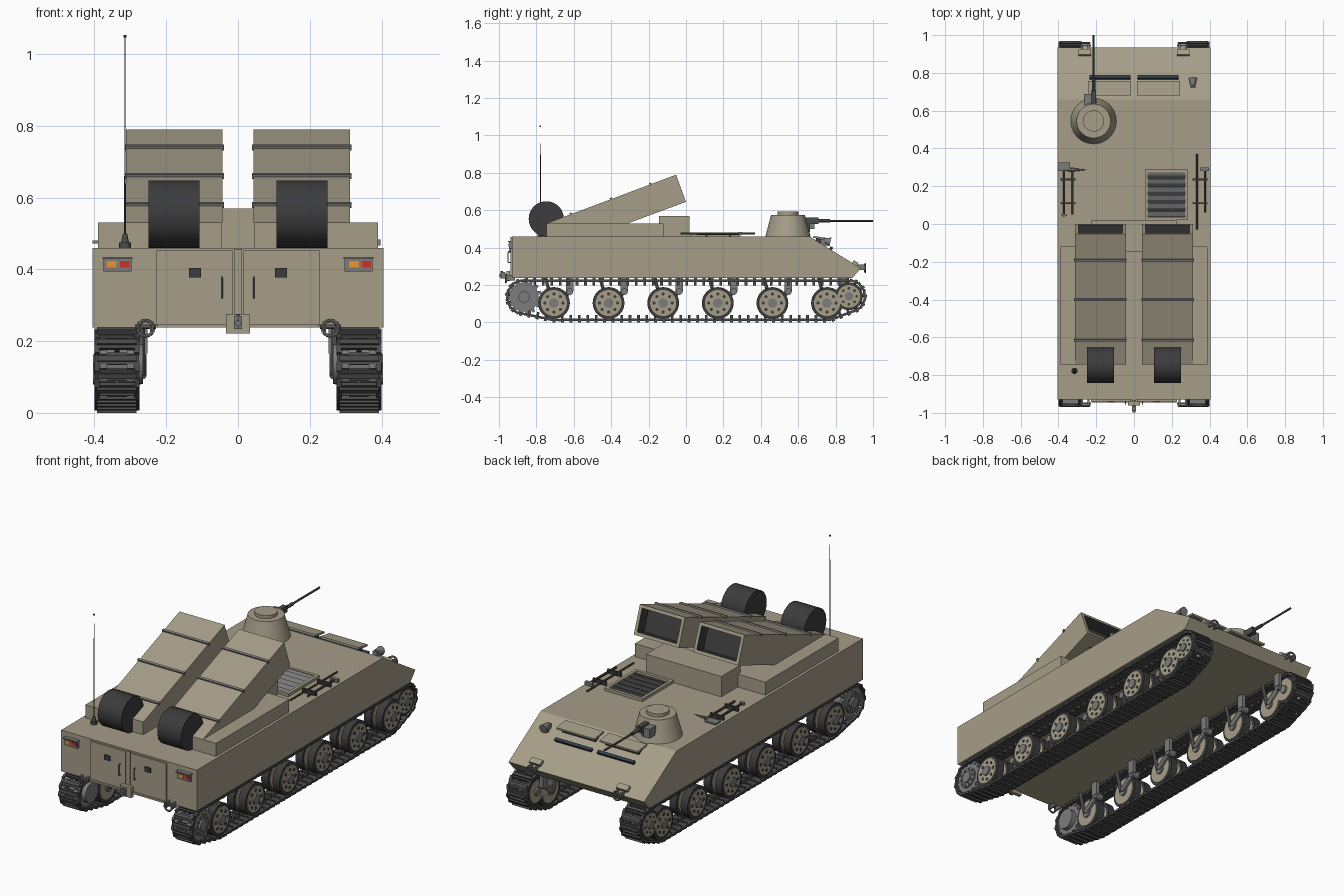
import bpy, bmesh, math
from mathutils import Matrix, Vector
from mathutils.geometry import convex_hull_2d

if "Cube" in bpy.data.objects:
    bpy.data.objects.remove(bpy.data.objects["Cube"])

def mat(name, c):
    m = bpy.data.materials.new(name)
    m.diffuse_color = (*c, 1)
    m.use_nodes = True
    m.node_tree.nodes["Principled BSDF"].inputs["Base Color"].default_value = m.diffuse_color
    return m

TAN = mat("tan_paint", (0.38, 0.34, 0.25))
DARK = mat("dark_rubber", (0.045, 0.045, 0.047))
TRACK = mat("track_steel", (0.07, 0.07, 0.072))
STEEL = mat("steel", (0.2, 0.2, 0.2))
GLASS = mat("dark_glass", (0.03, 0.05, 0.07))
RED = mat("red_lens", (0.6, 0.03, 0.02))
ORANGE = mat("orange_lens", (0.8, 0.3, 0.03))
WOOD = mat("tool_handle", (0.1, 0.08, 0.06))

def box(bm, c, s, rx=0.0):
    m = Matrix.Translation(c) @ Matrix.Rotation(rx, 4, 'X') @ Matrix.Diagonal((*s, 1))
    bmesh.ops.create_cube(bm, size=1, matrix=m)

def cyl(bm, a, b, r, r2=None, n=24):
    a, b = Vector(a), Vector(b)
    d = b - a
    m = Matrix.Translation((a + b) / 2) @ d.to_track_quat('Z', 'Y').to_matrix().to_4x4()
    bmesh.ops.create_cone(bm, cap_ends=True, segments=n, radius1=r,
                          radius2=r if r2 is None else r2, depth=d.length, matrix=m)

def tube(bm, pts, r, closed=False):
    for a, b in zip(pts, pts[1:] + (pts[:1] if closed else [])):
        cyl(bm, a, b, r, n=8)

def prism(bm, pts, x0, x1):
    f = bm.faces.new([bm.verts.new((x0, y, z)) for y, z in pts])
    g = bmesh.ops.extrude_face_region(bm, geom=[f])['geom']
    bmesh.ops.translate(bm, verts=[v for v in g if isinstance(v, bmesh.types.BMVert)], vec=(x1 - x0, 0, 0))
    bmesh.ops.recalc_face_normals(bm, faces=bm.faces)

def make(name, material, build, mirror=False, second=None):
    bm = bmesh.new()
    build(bm)
    me = bpy.data.meshes.new(name)
    bm.to_mesh(me)
    bm.free()
    me.materials.append(material)
    if second:
        me.materials.append(second)
    ob = bpy.data.objects.new(name, me)
    bpy.context.collection.objects.link(ob)
    if mirror:
        ob.modifiers.new("mirror", 'MIRROR')
    return ob

def boxes(name, material, items, mirror=False):
    make(name, material, lambda bm: [box(bm, *i) for i in items], mirror)

def cyls(name, material, items, mirror=False):
    make(name, material, lambda bm: [cyl(bm, *i) for i in items], mirror)

# hull and raised deck boxes
make("hull", TAN, lambda bm: prism(bm, [(-0.93, 0.238), (0.89, 0.238), (0.935, 0.29), (0.66, 0.46), (-0.93, 0.46)], -0.405, 0.405))
boxes("launcher_base", TAN, [((0.2175, -0.4325, 0.495), (0.345, 0.625, 0.07))], True)
boxes("front_deck_box", TAN, [((0, -0.0625, 0.515), (0.45, 0.165, 0.11))])

# launchers with open mouths and straps
def launcher(bm):
    prism(bm, [(-0.745, 0.53), (-0.31, 0.53), (0, 0.645), (-0.053, 0.79)], 0.043, 0.312)
    f = max(bm.faces, key=lambda f: f.normal.y)
    bmesh.ops.inset_region(bm, faces=[f], thickness=0.024)
    r = bmesh.ops.inset_region(bm, faces=[f], thickness=0.001, depth=-0.06)
    for q in r['faces'] + [f]:
        q.material_index = 1
make("launcher", TAN, launcher, True, DARK)
SL = math.atan2(0.26, 0.692)
boxes("launcher_straps", STEEL, [((0.1775, y, 0.53 + (y + 0.745) * 0.3757 + 0.001), (0.278, 0.012, 0.014), SL)
                                 for y in (-0.19, -0.40, -0.615)], True)
cyls("launcher_drum", DARK, [((0.107, -0.747, 0.554), (0.249, -0.747, 0.554), 0.094, None, 40)], True)

# track built from links along the hull of the wheel circles
WY = [-0.706 + 0.292 * i for i in range(6)]
WZ = 0.104
def track(bm):
    pts = []
    for cy, cz, r in ((-0.866, 0.136, 0.088), (0.871, 0.14, 0.083), (WY[0], WZ, 0.09), (WY[5], WZ, 0.09)):
        pts += [Vector((cy + r * math.cos(k * math.pi / 32), cz + r * math.sin(k * math.pi / 32))) for k in range(64)]
    loop = [pts[i] for i in convex_hull_2d(pts)]
    segs = list(zip(loop, loop[1:] + loop[:1]))
    total = sum((b - a).length for a, b in segs)
    if sum(a.x * b.y - b.x * a.y for a, b in segs) < 0:
        segs = [(b, a) for a, b in reversed(segs)]
    n = round(total / 0.045)
    def at(d):
        d %= total
        for a, b in segs:
            l = (b - a).length
            if d <= l:
                return a + (b - a) * (d / l)
            d -= l
        return segs[0][0]
    for k in range(n):
        d = k * total / n
        p, t = at(d), at(d + 0.012) - at(d - 0.012)
        ang = math.atan2(t.y, t.x)
        t.normalize()
        nrm = Vector((t.y, -t.x))
        def put(x, along, out, s):
            q = p + t * along + nrm * out
            box(bm, (x, q.x, q.y), s, ang)
        put(0.3375, 0, 0, (0.122, 0.034, 0.011))
        put(0.3375, 0, 0.009, (0.11, 0.016, 0.01))
        put(0.3375, 0, -0.014, (0.014, 0.014, 0.022))
        for x in (0.282, 0.393):
            put(x, 0.0225, 0, (0.014, 0.026, 0.013))
make("track", TRACK, track, True)

# road wheels, idler, suspension
wheels = [(y, WZ, 0.085) for y in WY] + [(0.871, 0.14, 0.074)]
cyls("wheel_tyres", DARK, [((a, y, z), (b, y, z), r, None, 32) for y, z, r in wheels for a, b in ((0.283, 0.324), (0.351, 0.392))], True)
cyls("wheel_discs", TAN, [((a, y, z), (b, y, z), r * 0.82, None, 32) for y, z, r in wheels for a, b in ((0.279, 0.326), (0.349, 0.396))], True)
cyls("wheel_hubs", STEEL, [((0.27, y, z), (0.404, y, z), r * 0.3, None, 16) for y, z, r in wheels], True)
cyls("wheel_bolts", DARK, [((0.39, y + r * 0.57 * math.cos(k * math.pi / 4), z + r * 0.57 * math.sin(k * math.pi / 4)),
                            (0.398, y + r * 0.57 * math.cos(k * math.pi / 4), z + r * 0.57 * math.sin(k * math.pi / 4)), r * 0.1, None, 10)
                           for y, z, r in wheels for k in range(8)], True)
def suspension(bm):
    for y in WY:
        cyl(bm, (0.268, y, WZ), (0.268, y + 0.085, 0.165), 0.013, n=12)
        cyl(bm, (0.255, y + 0.085, 0.165), (0.3, y + 0.085, 0.165), 0.018, n=16)
        box(bm, (0.262, y + 0.085, 0.205), (0.02, 0.04, 0.08))
        cyl(bm, (0.268, y - 0.01, WZ), (0.268, y - 0.045, 0.24), 0.009, n=10)
make("suspension_arms", STEEL, suspension, True)

# rear drive sprocket
def sprocket(bm):
    n = 15
    for x0, x1 in ((0.29, 0.31), (0.365, 0.385)):
        pts = []
        for k in range(n):
            for da, r in ((0, 0.078), (0.4, 0.078), (0.5, 0.096), (0.8, 0.096)):
                a = (k + da) * 2 * math.pi / n
                pts.append((-0.866 + r * math.cos(a), 0.136 + r * math.sin(a)))
        prism(bm, pts, x0, x1)
    for x, r in ((0.392, 0.055), (0.402, 0.03)):
        cyl(bm, (0.265, -0.866, 0.136), (x, -0.866, 0.136), r)
    for k in range(10):
        a = k * math.pi / 5
        y, z = -0.866 + 0.045 * math.cos(a), 0.136 + 0.045 * math.sin(a)
        cyl(bm, (0.39, y, z), (0.397, y, z), 0.006, n=8)
make("drive_sprocket", STEEL, sprocket, True)

# rear doors and fittings
boxes("rear_door", TAN, [((0.121, -0.932, 0.347), (0.212, 0.014, 0.21))], True)
boxes("door_post", TAN, [((0, -0.932, 0.35), (0.022, 0.012, 0.215)), ((0, -0.935, 0.243), (0.45, 0.02, 0.01))])
boxes("door_ports", DARK, [((0.12, -0.941, 0.391), (0.034, 0.008, 0.026))], True)
make("door_handles", STEEL, lambda bm: tube(bm, [(0.045, -0.935, 0.32), (0.045, -0.952, 0.32), (0.045, -0.952, 0.378), (0.045, -0.935, 0.378)], 0.003), True)
boxes("tail_light_housings", STEEL, [((0.336, -0.94, 0.432), (0.084, 0.026, 0.006)), ((0.336, -0.937, 0.413), (0.078, 0.018, 0.038))], True)
boxes("orange_tail_lights", ORANGE, [((x, -0.947, 0.414), (0.028, 0.006, 0.018)) for x in (-0.352, 0.323)])
boxes("red_tail_lights", RED, [((x, -0.947, 0.414), (0.026, 0.006, 0.018)) for x in (-0.316, 0.358)])
boxes("hitch_plate", TAN, [((0, -0.95, 0.248), (0.066, 0.02, 0.054))])
make("hitch_pintle", STEEL, lambda bm: (cyl(bm, (0, -0.96, 0.25), (0, -0.998, 0.25), 0.008, None, 12),
                                        box(bm, (0, -0.978, 0.252), (0.022, 0.022, 0.036)),
                                        cyl(bm, (0, -0.985, 0.235), (0, -0.985, 0.275), 0.006, None, 10)))

# towing shackles at both ends, front lamps
def shackles(bm):
    for y, s, z in ((-0.93, -1, 0.24), (0.925, 1, 0.295)):
        for x in (0.24, 0.275):
            box(bm, (x, y + s * 0.008, z), (0.01, 0.045, 0.03))
        tube(bm, [(0.2575 + 0.022 * math.cos(k * math.pi / 6), y + s * 0.033, z - 0.004 + 0.022 * math.sin(k * math.pi / 6))
                  for k in range(12)], 0.005, True)
        cyl(bm, (0.228, y + s * 0.02, z), (0.287, y + s * 0.02, z), 0.006, None, 10)
make("tow_shackles", STEEL, shackles, True)
boxes("front_lamp_brackets", TAN, [((0.26, 0.905, 0.317), (0.066, 0.03, 0.02), -0.56)], True)

# crew hatches and vision strips on the sloped front
boxes("front_hatches", TAN, [((0.129, 0.719, 0.452), (0.228, 0.078, 0.01), -0.15)], True)
boxes("hatch_glass", GLASS, [((0.129, 0.712, 0.435), (0.2, 0.04, 0.03), -0.35)], True)
boxes("vision_strips", GLASS, [((0.127, 0.775, 0.394), (0.218, 0.016, 0.022), -0.56)], True)
make("horn", STEEL, lambda bm: (box(bm, (0.312, 0.735, 0.425), (0.025, 0.03, 0.04)),
                                cyl(bm, (0.312, 0.73, 0.44), (0.312, 0.772, 0.43), 0.012, 0.024, 16)))

# cupola with machine gun
CX, CY = -0.214, 0.545
cyls("cupola", TAN, [((CX, CY, 0.455), (CX, CY, 0.575), 0.122, 0.09, 40), ((CX, CY, 0.57), (CX, CY, 0.592), 0.056, None, 32)])
def gun(bm):
    cyl(bm, (CX, 0.69, 0.543), (CX, 1.0, 0.543), 0.0055, None, 12)
    cyl(bm, (CX, 0.69, 0.543), (CX, 0.77, 0.543), 0.009, None, 12)
    box(bm, (CX, 0.665, 0.543), (0.026, 0.085, 0.034))
    box(bm, (CX, 0.642, 0.515), (0.03, 0.04, 0.06))
make("machine_gun", TRACK, gun)
boxes("ammunition_box", STEEL, [((-0.246, 0.66, 0.525), (0.036, 0.055, 0.05))])

# engine grille
boxes("grille_frame", TAN, [((0.172, y, 0.467), (0.226, 0.016, 0.016)) for y in (0.03, 0.28)] +
      [((x, 0.155, 0.467), (0.016, 0.264, 0.016)) for x in (0.067, 0.277)])
boxes("grille_slats", STEEL, [((0.172, 0.055 + 0.043 * k, 0.468), (0.2, 0.028, 0.004), 0.35) for k in range(6)])
boxes("grille_well", DARK, [((0.172, 0.155, 0.46), (0.2, 0.24, 0.004))])

# tools strapped to the deck
cyls("tool_handles", WOOD, [((0.333, -0.03, 0.475), (0.333, 0.37, 0.475), 0.005, None, 10), ((0.375, 0.06, 0.475), (0.375, 0.29, 0.475), 0.006, None, 10),
                            ((-0.37, 0.04, 0.475), (-0.37, 0.29, 0.475), 0.006, None, 10), ((-0.325, 0.05, 0.475), (-0.325, 0.3, 0.475), 0.006, None, 10)])
boxes("tool_heads", STEEL, [((-0.372, 0.303, 0.476), (0.066, 0.045, 0.008)), ((0.375, 0.29, 0.475), (0.045, 0.02, 0.016)), ((-0.37, 0.048, 0.475), (0.026, 0.012, 0.012))])
cyls("pick_head", STEEL, [((-0.33, 0.287, 0.475), (-0.25, 0.287, 0.475), 0.01, 0.001, 8), ((-0.33, 0.287, 0.475), (-0.405, 0.287, 0.475), 0.01, 0.001, 8)])
boxes("tool_clamps", DARK, [((s * 0.35, y, 0.471), (0.08, 0.01, 0.022)) for s in (-1, 1) for y in (0.11, 0.235)])

# aerial
cyls("aerial", TRACK, [((-0.315, -0.778, 0.46), (-0.315, -0.778, 0.475), 0.017, None, 16), ((-0.315, -0.778, 0.475), (-0.315, -0.778, 0.5), 0.011, 0.006, 16),
                       ((-0.315, -0.778, 0.5), (-0.315, -0.778, 1.05), 0.0025, 0.001, 8), ((-0.315, -0.778, 1.046), (-0.315, -0.778, 1.053), 0.004, None, 8)])

bpy.ops.object.select_all(action='SELECT')
bpy.context.view_layer.objects.active = bpy.data.objects["hull"]
bpy.ops.object.shade_smooth_by_angle(angle=math.radians(30))
